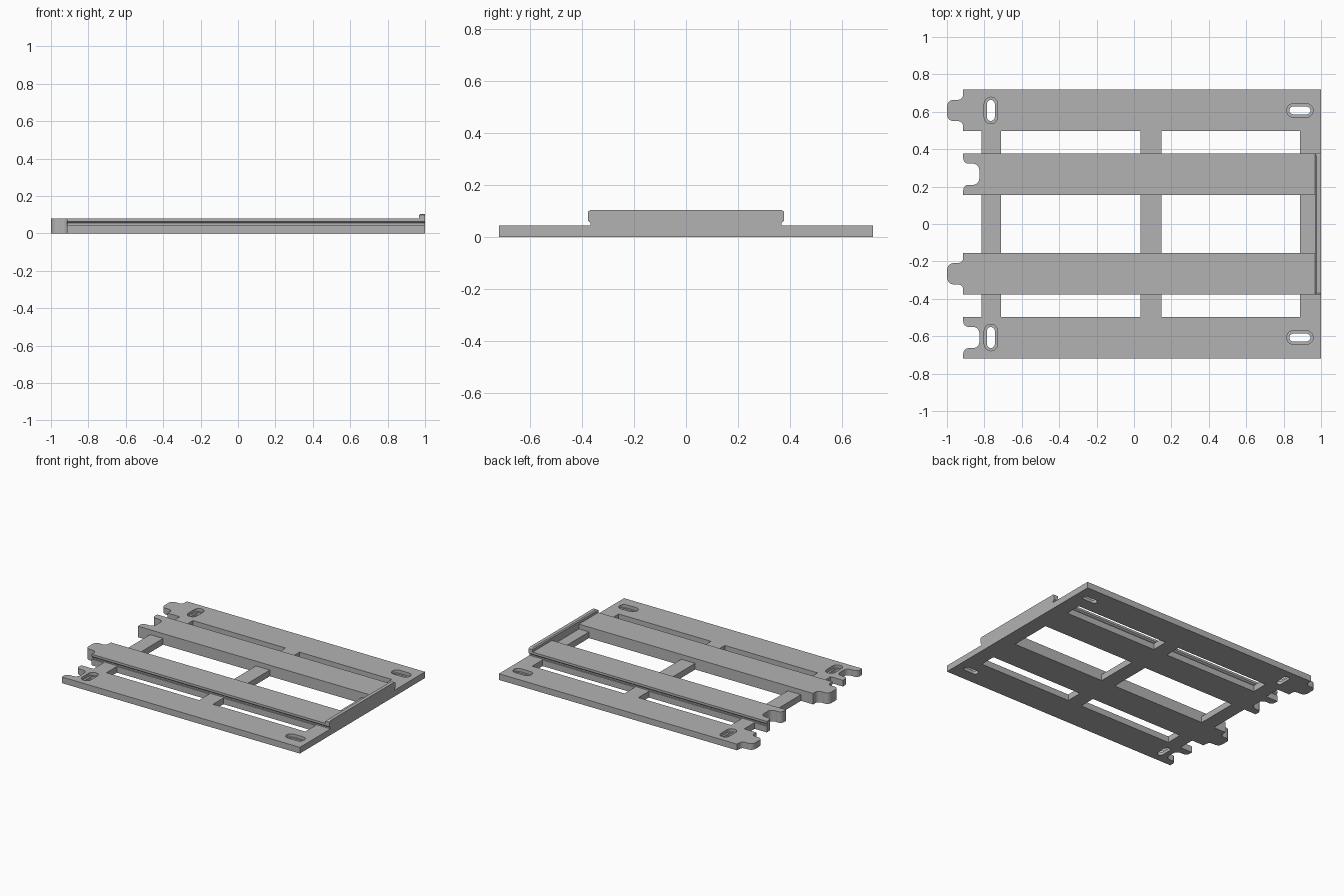
import bpy, bmesh
from math import sin, cos, pi

cube = bpy.data.objects.get("Cube")
if cube:
    bpy.data.objects.remove(cube, do_unlink=True)

grey = bpy.data.materials.new("plain_grey")
grey.use_nodes = True
colour = (0.45, 0.45, 0.45, 1)
grey.diffuse_color = colour
grey.node_tree.nodes["Principled BSDF"].inputs["Base Color"].default_value = colour

LOW, HIGH, HALF, END = 0.045, 0.08, 0.111, -0.913


def loft(name, rings):
    """Solid through stacked rings of equal point count."""
    bm = bmesh.new()
    loops = [[bm.verts.new(p) for p in ring] for ring in rings]
    n = len(loops[0])
    bm.faces.new(loops[0])
    bm.faces.new(loops[-1])
    for a, b in zip(loops, loops[1:]):
        for i in range(n):
            j = (i + 1) % n
            bm.faces.new((a[i], a[j], b[j], b[i]))
    bmesh.ops.recalc_face_normals(bm, faces=bm.faces)
    mesh = bpy.data.meshes.new(name)
    bm.to_mesh(mesh)
    bm.free()
    mesh.materials.append(grey)
    obj = bpy.data.objects.new(name, mesh)
    bpy.context.collection.objects.link(obj)
    return obj


def box(name, x0, x1, y0, y1, z0, z1):
    return loft(name, [[(x0, y0, z), (x1, y0, z), (x1, y1, z), (x0, y1, z)]
                       for z in (z0, z1)])


def arc(cx, cy, r, a0, a1, steps=6):
    return [(cx + r * cos(a0 + (a1 - a0) * i / steps),
             cy + r * sin(a0 + (a1 - a0) * i / steps)) for i in range(steps + 1)]


def joint(sign):
    """Puzzle joint along the end: sign -1 is a tab, +1 is a socket."""
    w, depth, root, tip = 0.057, 0.086, 0.028, 0.034
    upper = arc(root, w + root, root, pi, 1.5 * pi)
    upper += arc(depth - tip, w - tip, tip, pi / 2, 0)
    points = upper + [(x, -y) for x, y in reversed(upper)]
    return [(END + sign * x, y) for x, y in points]


def plank(name, cy, sign, levels, outer=0):
    """Plank with a joint; levels are (height, inset of the outer edge)."""
    outline = [(1, -HALF), (1, HALF), (END, HALF)] + joint(sign) + [(END, -HALF)]
    rings = []
    for z, inset in levels:
        rings.append([(x, cy + y - (outer * inset if abs(y - outer * HALF) < 1e-6 else 0), z)
                      for x, y in outline])
    return loft(name, rings)


def slot_cutter(cx, cy, length, radius, z0, z1, upright):
    s = length / 2 - radius
    shape = arc(s, 0, radius, -pi / 2, pi / 2, 10) + arc(-s, 0, radius, pi / 2, 1.5 * pi, 10)
    if upright:
        shape = [(-y, x) for x, y in shape]
    obj = loft("slot_cutter", [[(cx + x, cy + y, z) for x, y in shape] for z in (z0, z1)])
    obj.hide_render = True
    return obj


def cut(target, cutter):
    mod = target.modifiers.new("slot", "BOOLEAN")
    mod.operation, mod.solver, mod.object = "DIFFERENCE", "EXACT", cutter
    bpy.context.view_layer.objects.active = target
    bpy.ops.object.modifier_apply(modifier=mod.name)
    bpy.data.objects.remove(cutter, do_unlink=True)


# Outer low planks with counterbored mounting slots
flat = [(0, 0), (LOW, 0)]
for name, cy, sign in (("back_plank", 0.607, -1), ("front_plank", -0.607, 1)):
    obj = plank(name, cy, sign, flat)
    for cx, upright in ((-0.765, True), (0.887, False)):
        cut(obj, slot_cutter(cx, cy, 0.112, 0.021, -0.02, 0.1, upright))
        cut(obj, slot_cutter(cx, cy, 0.142, 0.036, 0.022, 0.1, upright))

# Inner raised planks, grooved along their outer sides
grooved = [(0, 0), (LOW, 0), (LOW, 0.01), (0.055, 0.01), (0.064, 0), (HIGH, 0)]
plank("back_rail", 0.266, 1, grooved, 1)
plank("front_rail", -0.266, -1, grooved, -1)

# Cross bars filling the gaps between planks
gaps = (("front", -0.496, -0.377), ("middle", -0.155, 0.155), ("back", 0.377, 0.496))
for bar, x0, x1 in (("left", 0.71, 0.815), ("centre", -0.147, -0.035), ("right", -1, -0.888)):
    for gap, y0, y1 in gaps:
        box(f"{bar}_{gap}_cross_bar", -x1, -x0, y0, y1, 0, LOW)

# End stop across the raised planks, with chamfered top edges
box("end_stop_web", 0.968, 1, -0.155, 0.155, LOW, HIGH)
loft("end_stop", [[(x0, -y, z), (1, -y, z), (1, y, z), (x0, y, z)]
                  for z, x0, y in ((HIGH, 0.968, 0.377), (0.098, 0.968, 0.377), (0.105, 0.975, 0.365))])
